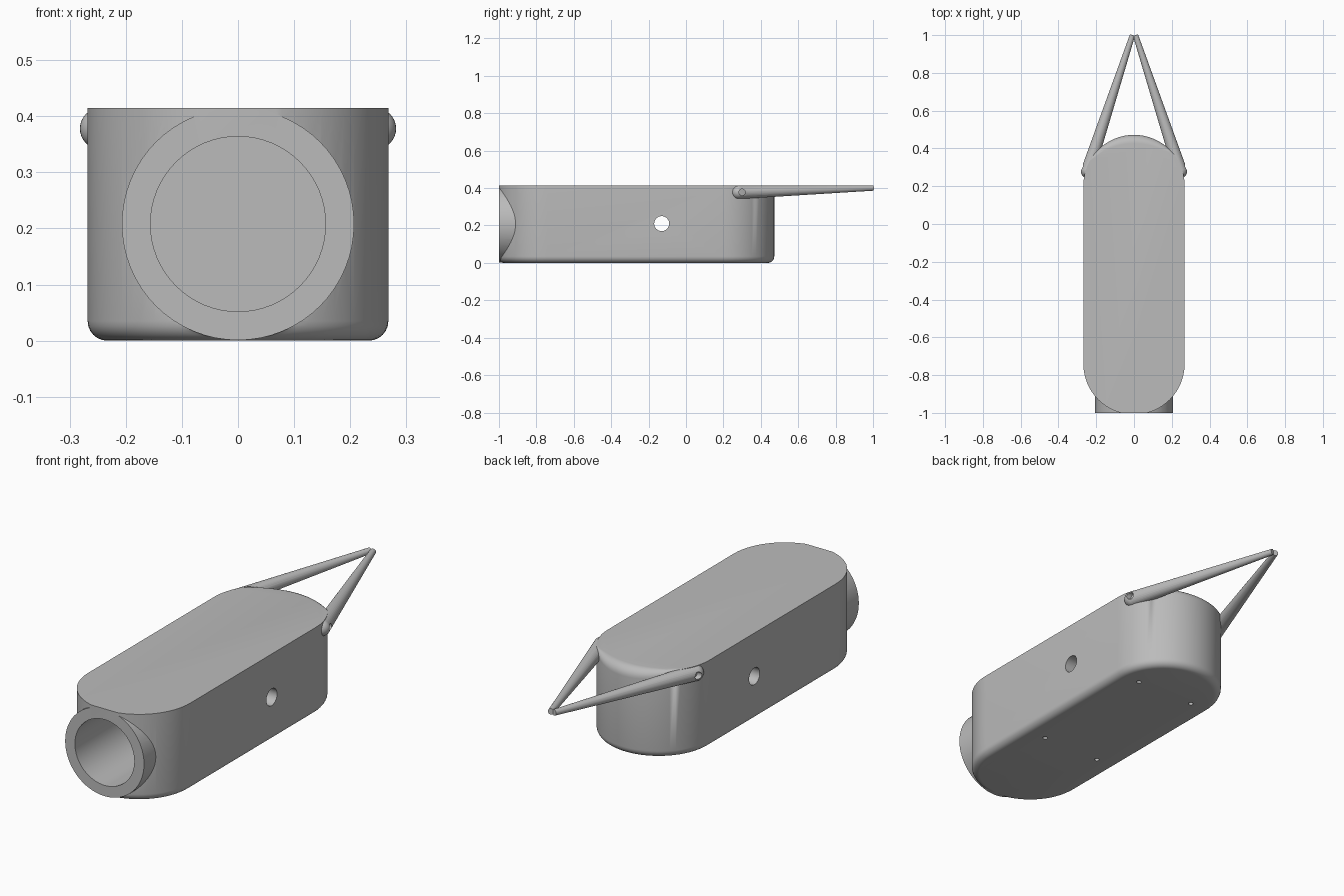
import bpy, bmesh, math
from mathutils import Vector

if "Cube" in bpy.data.objects:
    bpy.data.objects.remove(bpy.data.objects["Cube"])

# Single grey material
grey = bpy.data.materials.new("plain_grey")
grey.use_nodes = True
GREY = (0.5, 0.5, 0.5, 1)
grey.diffuse_color = GREY
grey.node_tree.nodes["Principled BSDF"].inputs["Base Color"].default_value = GREY

R = 0.268          # half width of the body
TOP = 0.415
FRONT, BACK = -0.741, 0.204   # centres of the rounded ends


def make_object(name, bm):
    bmesh.ops.remove_doubles(bm, verts=bm.verts, dist=1e-5)
    bmesh.ops.recalc_face_normals(bm, faces=bm.faces)
    mesh = bpy.data.meshes.new(name)
    bm.to_mesh(mesh)
    bm.free()
    mesh.materials.append(grey)
    obj = bpy.data.objects.new(name, mesh)
    bpy.context.collection.objects.link(obj)
    return obj


def rod(name, start, end, r1, r2=None, sides=48):
    """Tapered cylinder between two points."""
    start, end = Vector(start), Vector(end)
    axis = end - start
    bm = bmesh.new()
    bmesh.ops.create_cone(bm, cap_ends=True, segments=sides, radius1=r1,
                          radius2=r1 if r2 is None else r2, depth=axis.length)
    turn = axis.to_track_quat('Z', 'Y').to_matrix().to_4x4()
    bm.transform(turn)
    bmesh.ops.translate(bm, verts=bm.verts, vec=(start + end) / 2)
    return make_object(name, bm)


def select_only(obj):
    bpy.ops.object.select_all(action='DESELECT')
    obj.select_set(True)
    bpy.context.view_layer.objects.active = obj


def combine(target, tool, operation):
    mod = target.modifiers.new("combine", 'BOOLEAN')
    mod.operation = operation
    mod.solver = 'EXACT'
    mod.object = tool
    select_only(target)
    bpy.ops.object.modifier_apply(modifier=mod.name)
    bpy.data.objects.remove(tool)


def smooth(obj):
    select_only(obj)
    bpy.ops.object.shade_smooth_by_angle(angle=math.radians(30))


# Body: stacked rings of a long rounded outline
def rear_round(a):
    """Radius of the top rounding, which fades out towards the sides."""
    return 0.045 * math.sqrt(max(0, (math.sin(a) - 0.68) / 0.32))


STEPS = 32
outline = [(BACK, math.pi * i / STEPS) for i in range(STEPS + 1)]
outline += [(FRONT, math.pi * (1 + i / STEPS)) for i in range(STEPS + 1)]


def ring(bm, height_and_inset):
    verts = []
    for cy, a in outline:
        z, inset = height_and_inset(a)
        r = R - inset
        verts.append(bm.verts.new((r * math.cos(a), cy + r * math.sin(a), z)))
    return verts


bm = bmesh.new()
rings = []
for i in range(7):
    t = math.pi / 2 * i / 6
    f = 0.035
    rings.append(ring(bm, lambda a: (f * (1 - math.sin(t)), f * (1 - math.cos(t)))[:2]))
rings.reverse()
for i in range(7):
    t = math.pi / 2 * i / 6
    rings.append(ring(bm, lambda a: (TOP - rear_round(a) * (1 - math.sin(t)),
                                     rear_round(a) * (1 - math.cos(t)))))
# Bottom rings run from the inset floor edge outwards
rings[:7] = rings[:7][::-1] if rings[0][0].co.z > rings[6][0].co.z else rings[:7]
n = len(outline)
for low, high in zip(rings, rings[1:]):
    for i in range(n):
        j = (i + 1) % n
        bm.faces.new((low[i], low[j], high[j], high[i]))
bm.faces.new(rings[0])
bm.faces.new(rings[-1])
body = make_object("body", bm)

# Round socket at the front, trimmed flush with the front plane
combine(body, rod("socket", (0, -1.0, 0.208), (0, -0.6, 0.208), 0.207, sides=64), 'UNION')
bm = bmesh.new()
bmesh.ops.create_cube(bm, size=1)
bmesh.ops.translate(bm, verts=bm.verts, vec=(0, -1.5, 0.2))
combine(body, make_object("front_trim", bm), 'DIFFERENCE')

# Socket bore, cross pin hole and four screw holes underneath
combine(body, rod("bore", (0, -1.1, 0.208), (0, 0.1, 0.208), 0.156, sides=64), 'DIFFERENCE')
combine(body, rod("pin_hole", (-0.4, -0.13, 0.21), (0.4, -0.13, 0.21), 0.04), 'DIFFERENCE')
for x in (-0.155, 0.155):
    for y in (-0.45, 0.22):
        combine(body, rod("screw_hole", (x, y, -0.05), (x, y, 0.04), 0.011, sides=16),
                'DIFFERENCE')
smooth(body)

# Two tapered arms meeting in a point behind the body
for side, label in ((1, "left"), (-1, "right")):
    root = Vector((side * 0.245, 0.28, 0.378))
    tip = Vector((side * 0.008, 1.0, 0.4))
    arm = rod(label + "_arm", root, tip, 0.0365, 0.014, 32)
    bm = bmesh.new()
    bmesh.ops.create_uvsphere(bm, u_segments=32, v_segments=16, radius=0.0368)
    bmesh.ops.translate(bm, verts=bm.verts, vec=root)
    combine(arm, make_object("arm_end", bm), 'UNION')
    combine(arm, rod("hinge_hole", (side * 0.2, 0.3, 0.378), (side * 0.35, 0.3, 0.378),
                     0.017, sides=24), 'DIFFERENCE')
    smooth(arm)
